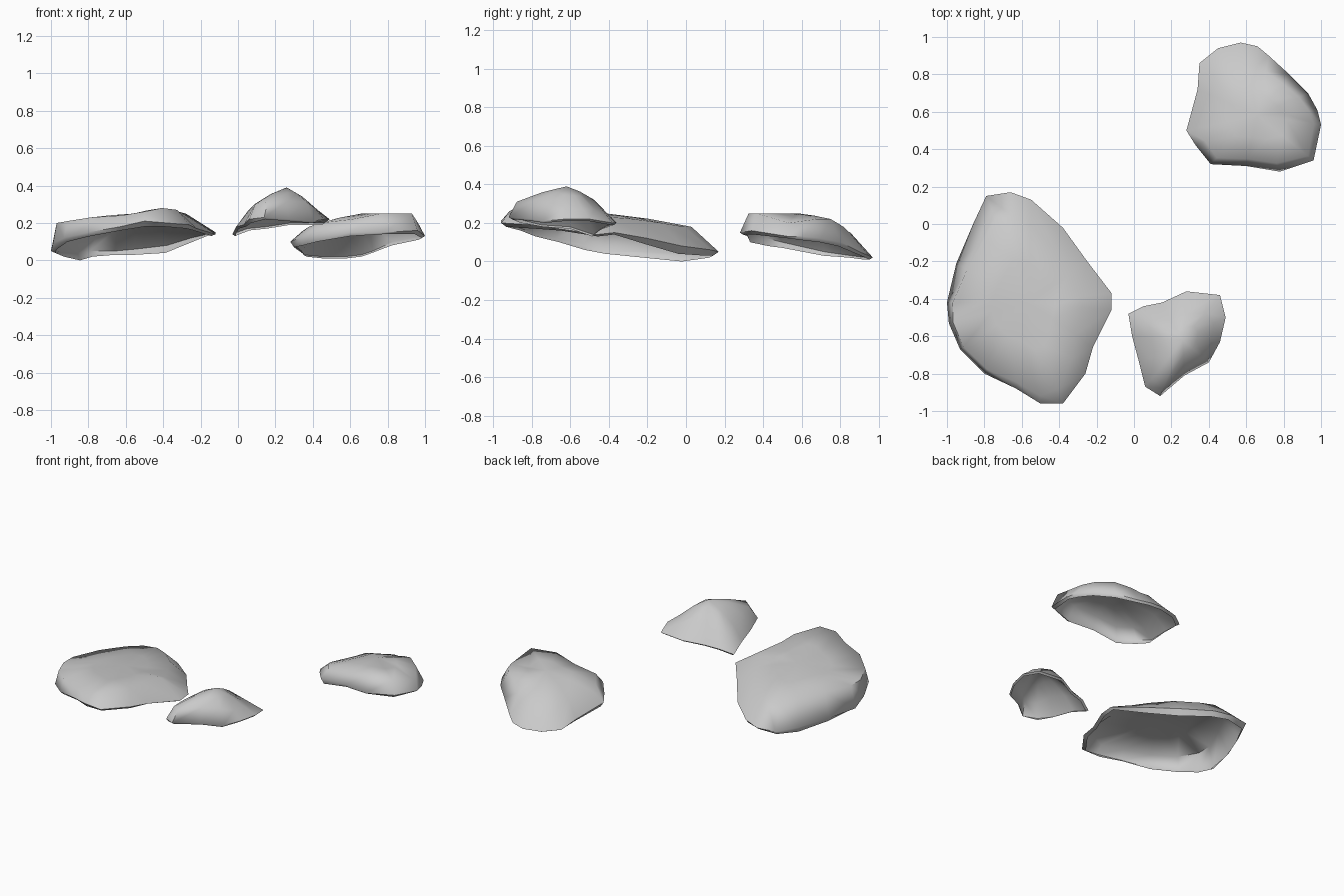
import bpy
import bmesh
import math
from mathutils import Vector

default_cube = bpy.data.objects.get("Cube")
if default_cube:
    bpy.data.objects.remove(default_cube, do_unlink=True)

# One plain stone colour
stone = bpy.data.materials.new("stone_grey")
stone.use_nodes = True
stone_colour = (0.59, 0.59, 0.59, 1.0)
stone.diffuse_color = stone_colour
stone.node_tree.nodes["Principled BSDF"].inputs["Base Color"].default_value = stone_colour


def bridge(bm, lower, upper):
    """Join two closed rings of equal length with quads."""
    count = len(lower)
    for i in range(count):
        j = (i + 1) % count
        bm.faces.new((lower[i], lower[j], upper[j], upper[i]))


def cap(bm, ring, tip):
    """Close a ring with a fan of triangles around one point."""
    for i, vert in enumerate(ring):
        bm.faces.new((vert, ring[(i + 1) % len(ring)], tip))


def make_rock(name, crown, outline, lip_inset=0.05):
    """Loft a hollow shell, open below: lip, rim, shoulder ring, crown ring, crown.
    Outline rows, in hundredths: x, y, rim z, shoulder inset %, shoulder z, lip z."""
    bm = bmesh.new()
    crown = Vector(crown) / 100
    lip, rim, shoulder, upper = [], [], [], []
    for x, y, rim_z, inset, shoulder_z, lip_z in outline:
        edge = Vector((x, y, rim_z)) / 100
        low = edge.lerp(crown, lip_inset)
        low.z = lip_z / 100
        high = edge.lerp(crown, inset / 100)
        high.z = shoulder_z / 100
        # The crown ring bulges a little above the straight line
        middle = high.lerp(crown, 0.5)
        middle.z += 0.1 * abs(crown.z - high.z)
        for ring, point in ((lip, low), (rim, edge), (shoulder, high), (upper, middle)):
            ring.append(bm.verts.new(point))
    for lower_ring, upper_ring in ((lip, rim), (rim, shoulder), (shoulder, upper)):
        bridge(bm, lower_ring, upper_ring)
    cap(bm, upper, bm.verts.new(crown))

    mesh = bpy.data.meshes.new(name)
    bm.to_mesh(mesh)
    bm.free()
    mesh.materials.append(stone)
    rock = bpy.data.objects.new(name, mesh)
    bpy.context.scene.collection.objects.link(rock)
    bpy.ops.object.select_all(action="DESELECT")
    rock.select_set(True)
    bpy.context.view_layer.objects.active = rock
    bpy.ops.object.shade_smooth_by_angle(angle=math.radians(70))


# Broad flat slab, tilted up towards the front
make_rock("large_rock", (-56, -42, 25), [
    (-12, -37, 15, 38, 23, 14),
    (-12, -46, 14, 36, 25, 13),
    (-22, -66, 17, 28, 26, 16),
    (-26, -80, 19, 22, 27, 17),
    (-38, -96, 20, 14, 28, 18),
    (-50, -96, 21, 8, 26, 18),
    (-63, -88, 18, 7, 24, 16),
    (-80, -80, 15, 6, 23, 13),
    (-93, -67, 12, 5, 21, 10),
    (-99, -53, 9, 5, 20, 6),
    (-100, -42, 5, 7, 20, 4),
    (-95, -21, 5, 15, 20, 2),
    (-86, 0, 4, 20, 19, 0),
    (-79, 15, 5, 22, 17, 2),
    (-66, 17, 5, 24, 18, 3),
    (-55, 13, 6, 25, 18, 3),
    (-38, -2, 8, 27, 20, 4),
    (-25, -20, 12, 32, 22, 9),
])

# Small peaked rock
make_rock("small_rock", (26, -62, 39), [
    (49, -50, 22, 28, 27, 21),
    (46, -38, 20, 40, 27, 19),
    (28, -36, 20, 45, 32, 19),
    (15, -42, 18, 45, 31, 17),
    (5, -44, 17, 42, 28, 16),
    (-3, -48, 14, 25, 24, 13),
    (-1, -60, 18, 25, 27, 17),
    (3, -75, 19, 25, 30, 18),
    (6, -87, 22, 16, 30, 20),
    (14, -92, 23, 14, 31, 22),
    (27, -81, 22, 16, 32, 21),
    (40, -74, 21, 22, 31, 20),
    (46, -63, 22, 25, 28, 21),
])

# Medium slab sloping down towards the back
make_rock("medium_rock", (66, 58, 25), [
    (100, 53, 13, 11, 20, 12),
    (98, 61, 13, 14, 21, 11),
    (93, 70, 12, 18, 22, 10),
    (83, 80, 10, 22, 22, 8),
    (72, 90, 5, 26, 18, 4),
    (66, 95, 3, 28, 15, 2),
    (57, 97, 2, 30, 15, 1),
    (45, 94, 2, 30, 14, 1),
    (35, 86, 3, 25, 14, 2),
    (34, 72, 5, 22, 15, 3),
    (28, 50, 10, 18, 16, 7),
    (33, 42, 12, 15, 18, 8),
    (41, 32, 14, 13, 20, 10),
    (60, 31, 15, 14, 22, 13),
    (78, 28, 15, 15, 25, 14),
    (96, 34, 16, 10, 25, 14),
])
